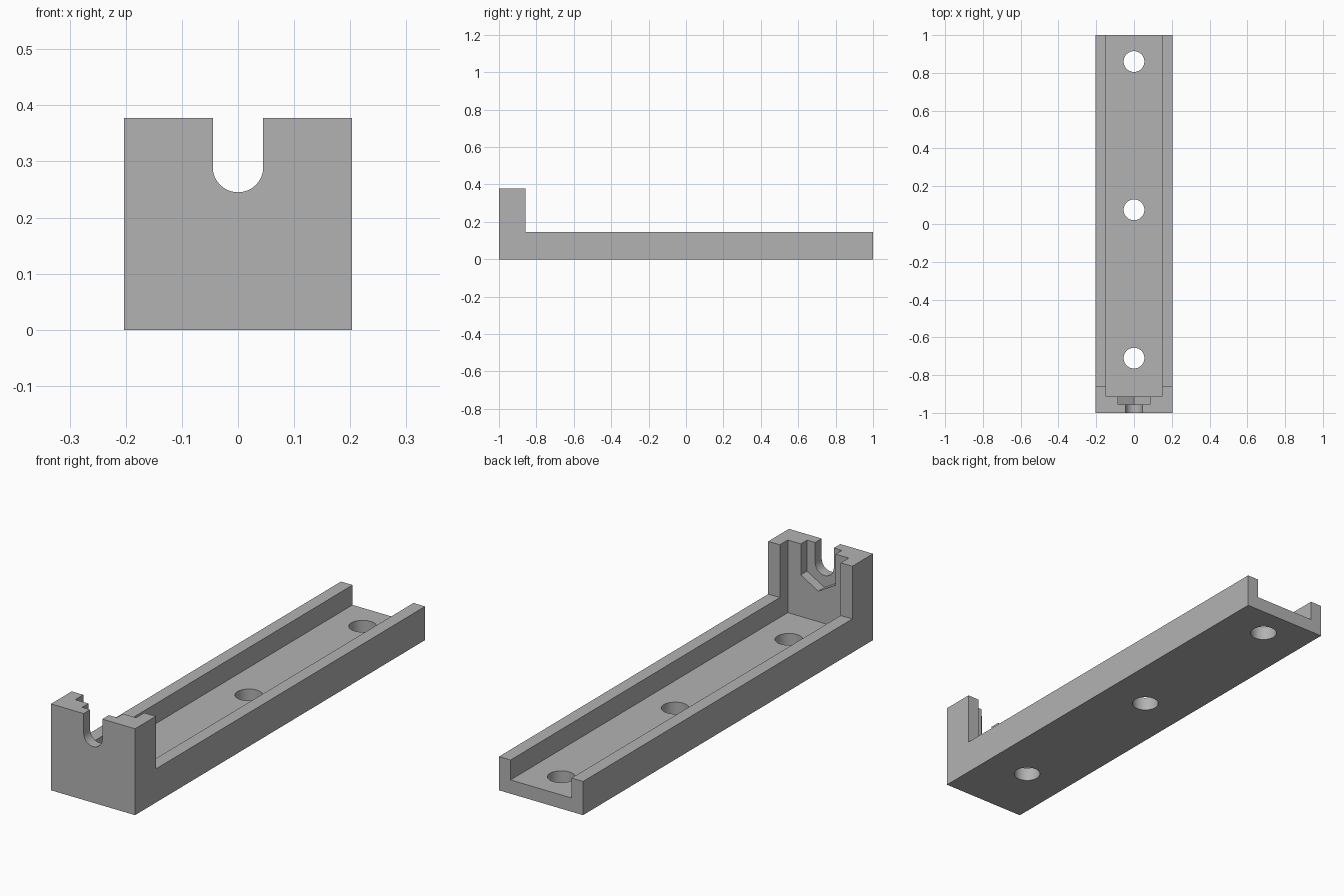
import bpy
import math
from mathutils import Vector

if "Cube" in bpy.data.objects:
    bpy.data.objects.remove(bpy.data.objects["Cube"], do_unlink=True)

WIDTH, LENGTH, HEIGHT = 0.406, 2.0, 0.377
RAIL_TOP, FLOOR_TOP = 0.147, 0.06
CHANNEL_HALF = 0.147
FRONT, BLOCK_BACK, POCKET_FRONT, NUT_FRONT = -1.0, -0.857, -0.912, -0.955
BOLT_Z, SLOT_R, NUT_HALF = 0.29, 0.045, 0.084

grey = bpy.data.materials.new("plain grey")
grey.use_nodes = True
grey.diffuse_color = (0.45, 0.45, 0.45, 1)
grey.node_tree.nodes["Principled BSDF"].inputs["Base Color"].default_value = grey.diffuse_color


def prism(name, profile, axis, start, end):
    """Extrude a closed 2D profile along x, y or z."""
    def place(a, b, d):
        return {"x": (d, a, b), "y": (a, d, b), "z": (a, b, d)}[axis]
    n = len(profile)
    verts = [Vector(place(a, b, d)) for d in (start, end) for a, b in profile]
    faces = [list(range(n))[::-1], list(range(n, 2 * n))]
    faces += [[i, (i + 1) % n, n + (i + 1) % n, n + i] for i in range(n)]
    if axis == "y":
        faces = [f[::-1] for f in faces]
    mesh = bpy.data.meshes.new(name)
    mesh.from_pydata(verts, [], faces)
    obj = bpy.data.objects.new(name, mesh)
    bpy.context.collection.objects.link(obj)
    return obj


def arc(cx, cy, r, a0, a1, steps):
    angles = [math.radians(a0 + (a1 - a0) * i / steps) for i in range(steps + 1)]
    return [(cx + r * math.cos(a), cy + r * math.sin(a)) for a in angles]


def rect(a0, a1, b0, b1):
    return [(a0, b0), (a1, b0), (a1, b1), (a0, b1)]


# Solid L-shaped body: long rail with an upright end block
side = [(FRONT, 0), (FRONT + LENGTH, 0), (FRONT + LENGTH, RAIL_TOP),
        (BLOCK_BACK, RAIL_TOP), (BLOCK_BACK, HEIGHT), (FRONT, HEIGHT)]
body = prism("channel_bracket", side, "x", -WIDTH / 2, WIDTH / 2)
body.data.materials.append(grey)

# Long channel that also hollows the back of the end block
cutters = [prism("channel_cutter", rect(-CHANNEL_HALF, CHANNEL_HALF, FLOOR_TOP, 0.5),
                 "y", POCKET_FRONT, 1.1)]

# Pocket with a pointed hexagonal bottom
point = NUT_HALF / math.cos(math.radians(30))
pocket = [(-NUT_HALF, 0.5), (-NUT_HALF, BOLT_Z - point / 2), (0, BOLT_Z - point),
          (NUT_HALF, BOLT_Z - point / 2), (NUT_HALF, 0.5)]
cutters.append(prism("nut_pocket_cutter", pocket, "y", NUT_FRONT, -0.88))

# Round-bottomed slot through the front wall
slot = arc(0, BOLT_Z, SLOT_R, 180, 360, 24) + [(SLOT_R, 0.5), (-SLOT_R, 0.5)]
cutters.append(prism("slot_cutter", slot, "y", -1.1, -0.93))

# Three mounting holes through the floor
for y in (-0.71, 0.075, 0.86):
    cutters.append(prism("hole_cutter", arc(0, y, 0.055, 0, 360, 48)[:-1], "z", -0.1, 0.1))

# Apply the cuts and drop the cutters
bpy.context.view_layer.objects.active = body
body.select_set(True)
for cutter in cutters:
    cutter.hide_render = True
    cut = body.modifiers.new(cutter.name, "BOOLEAN")
    cut.operation = "DIFFERENCE"
    cut.solver = "EXACT"
    cut.object = cutter
    bpy.ops.object.modifier_apply(modifier=cut.name)
    bpy.data.objects.remove(cutter, do_unlink=True)

bpy.ops.object.shade_smooth_by_angle(angle=math.radians(30))
